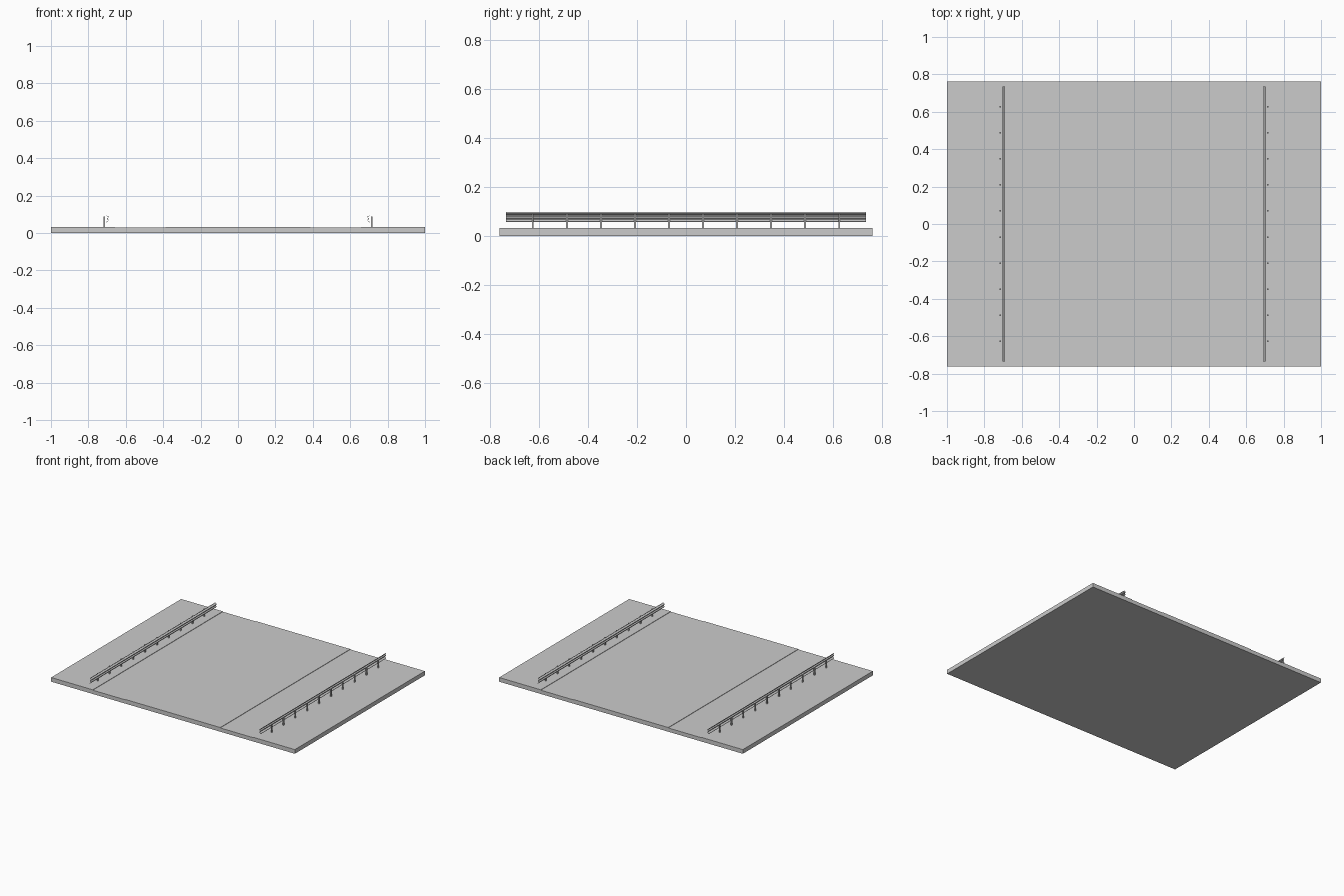
import bpy, bmesh

if "Cube" in bpy.data.objects:
    bpy.data.objects.remove(bpy.data.objects["Cube"])

HALF_LEN = 0.762


def extrude_profile(name, pts, y0, y1, closed=True):
    """Sweep an x/z profile along y."""
    bm = bmesh.new()
    a = [bm.verts.new((x, y0, z)) for x, z in pts]
    b = [bm.verts.new((x, y1, z)) for x, z in pts]
    n = len(pts)
    for i in range(n if closed else n - 1):
        j = (i + 1) % n
        bm.faces.new((a[i], a[j], b[j], b[i]))
    if closed:
        bm.faces.new(a)
        bm.faces.new(b)
    bmesh.ops.recalc_face_normals(bm, faces=bm.faces)
    me = bpy.data.meshes.new(name)
    bm.to_mesh(me)
    bm.free()
    ob = bpy.data.objects.new(name, me)
    bpy.context.collection.objects.link(ob)
    return ob


def box(name, x0, x1, y0, y1, z0, z1):
    return extrude_profile(name, [(x0, z0), (x1, z0), (x1, z1), (x0, z1)], y0, y1)


# Road slab: outer verges, slightly sunken shoulders, central carriageway
top, low = 0.031, 0.028
half = [(0.388, top), (0.388, low), (0.658, low), (0.658, top), (1, top), (1, 0)]
slab = half + [(-x, z) for x, z in reversed(half)]
extrude_profile("road_slab", slab, -HALF_LEN, HALF_LEN)

# W-shaped rail section: offset from the back towards the road, height
wave = [(0.002, 0.096), (0.000, 0.092), (0.003, 0.090), (0.012, 0.086),
        (0.012, 0.082), (0.003, 0.078), (0.003, 0.074), (0.012, 0.070),
        (0.012, 0.066), (0.003, 0.061), (0.000, 0.059), (0.002, 0.056)]

for side, label in ((-1, "left"), (1, "right")):
    # Guard rail beam of thin sheet
    rail = extrude_profile(label + "_guard_rail",
                           [(side * (0.702 - d), z) for d, z in wave],
                           -0.735, 0.735, closed=False)
    sheet = rail.modifiers.new("sheet", 'SOLIDIFY')
    sheet.thickness = 0.002
    sheet.offset = 0

    # Ten posts behind the beam
    for i in range(10):
        y = -0.626 + i * 1.252 / 9
        xs = sorted((side * 0.710, side * 0.718))
        box(f"{label}_post_{i + 1}", xs[0], xs[1], y - 0.004, y + 0.004, 0.02, 0.088)
